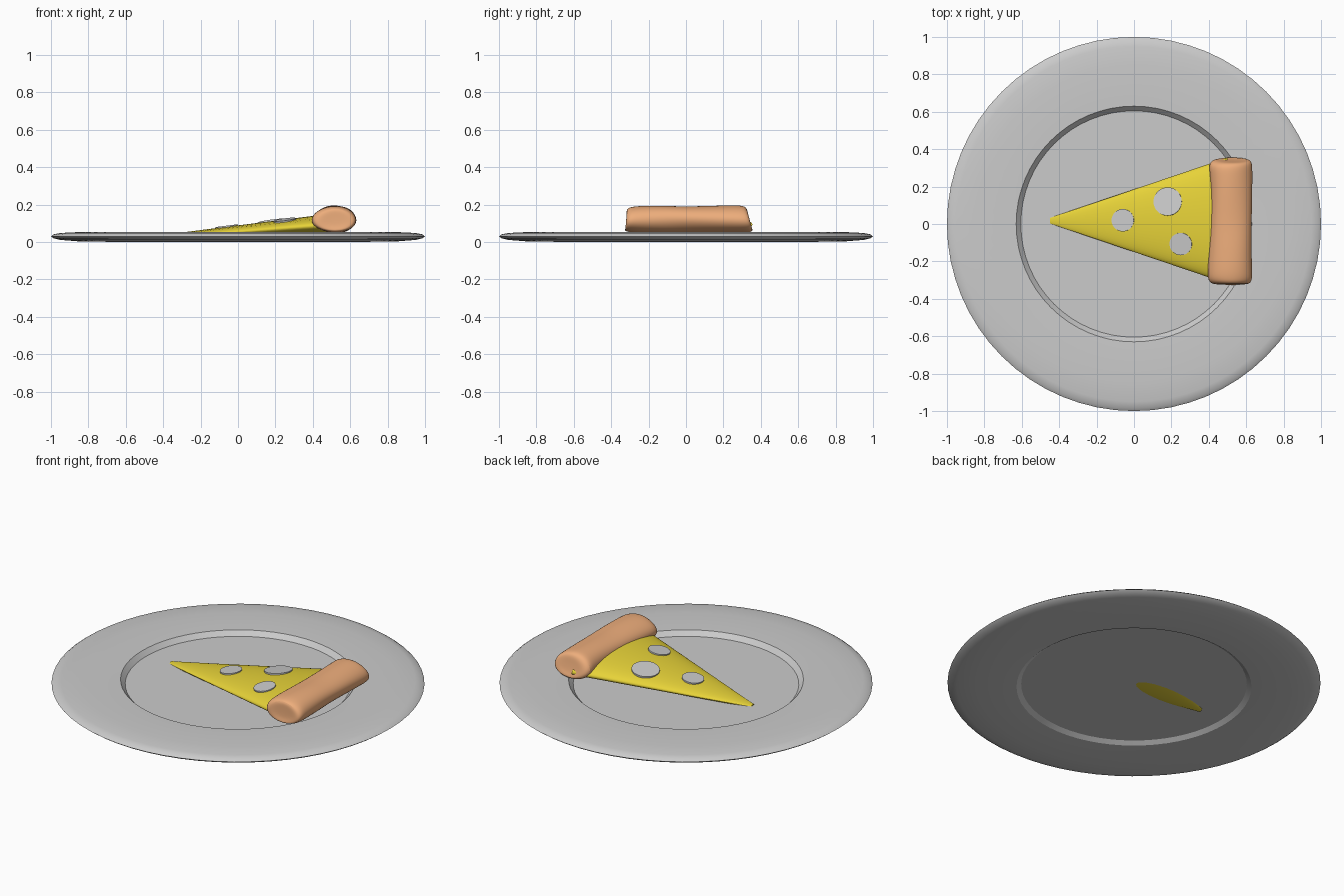
import bpy, bmesh, math
from mathutils import Vector

if "Cube" in bpy.data.objects:
    bpy.data.objects.remove(bpy.data.objects["Cube"])


def material(name, color):
    m = bpy.data.materials.new(name)
    m.diffuse_color = color
    m.use_nodes = True
    m.node_tree.nodes["Principled BSDF"].inputs["Base Color"].default_value = m.diffuse_color
    return m


def loft(name, rings, mat=None, closed=False, angle=40, subsurf=0):
    """Skin a list of equal-length point rings; cap the ends unless closed."""
    bm = bmesh.new()
    vs = [[bm.verts.new(p) for p in ring] for ring in rings]
    n = len(vs[0])
    pairs = list(zip(vs, vs[1:])) + ([(vs[-1], vs[0])] if closed else [])
    for a, b in pairs:
        for i in range(n):
            j = (i + 1) % n
            bm.faces.new((a[i], a[j], b[j], b[i]))
    if not closed:
        bm.faces.new(vs[0][::-1])
        bm.faces.new(vs[-1])
    bmesh.ops.recalc_face_normals(bm, faces=bm.faces)
    me = bpy.data.meshes.new(name)
    bm.to_mesh(me)
    bm.free()
    ob = bpy.data.objects.new(name, me)
    bpy.context.collection.objects.link(ob)
    if mat:
        me.materials.append(mat)
    if subsurf:
        mod = ob.modifiers.new("subsurf", "SUBSURF")
        mod.levels = mod.render_levels = subsurf
    bpy.ops.object.select_all(action="DESELECT")
    ob.select_set(True)
    bpy.context.view_layer.objects.active = ob
    bpy.ops.object.shade_smooth_by_angle(angle=math.radians(angle))
    return ob


def circle(n):
    return [(math.cos(2 * math.pi * i / n), math.sin(2 * math.pi * i / n)) for i in range(n)]


cheese = material("cheese", (0.80, 0.65, 0.04, 1))
bread = material("bread", (0.85, 0.42, 0.20, 1))

# Plate: rim profile with a thin sunken well, from bottom centre round to top centre
profile = [(0.30, 0.021), (0.605, 0.021), (0.63, 0.004), (0.70, 0.001), (0.85, 0.003),
           (0.95, 0.011), (0.985, 0.019), (1.0, 0.030), (0.985, 0.041), (0.95, 0.048),
           (0.85, 0.053), (0.70, 0.054), (0.63, 0.052), (0.605, 0.025), (0.30, 0.025)]
loft("plate", [[(r * c, r * s, z) for c, s in circle(64)] for r, z in profile], angle=25)


# Slice: flattened, slightly tilted cone
def section(x):
    """Centre height, half width and half thickness of the slice at x."""
    t = (x + 0.45) / 0.85
    return 0.021 + 0.064 * t, 0.015 + 0.288 * t, 0.011 + 0.043 * t


SLICE_Y = 0.018
rings = []
for x in (-0.45, 0.5):
    zc, w, h = section(x)
    rings.append([(x, SLICE_Y + w * c, zc + h * s) for c, s in circle(64)])
loft("cheese_slice", rings, cheese)


def surface(x, y):
    zc, w, h = section(x)
    return zc + h * math.sqrt(max(0, 1 - ((y - SLICE_Y) / w) ** 2))


# Toppings: thin grey discs lying on the slice
for i, (x, y, r) in enumerate([(-0.06, 0.02, 0.06), (0.18, 0.12, 0.076), (0.25, -0.107, 0.06)]):
    e = 0.03
    normal = Vector(((surface(x - e, y) - surface(x + e, y)) / (2 * e),
                     (surface(x, y - e) - surface(x, y + e)) / (2 * e), 1)).normalized()
    q = Vector((0, 0, 1)).rotation_difference(normal)
    base = Vector((x, y, surface(x, y) + 0.001))
    loft(f"topping_{i + 1}", [[base + q @ Vector((r * c, r * s, dz)) for c, s in circle(32)]
                              for dz in (-0.014, 0.005)])

# Crust: lumpy roll; each ring is y, centre x, half width, half height, lean of y with height
stations = [(-0.318, 0.520, 0.050, 0.035, 0.0), (-0.322, 0.518, 0.095, 0.060, 0.1),
            (-0.305, 0.515, 0.121, 0.068, 0.25), (-0.25, 0.514, 0.122, 0.074, 0.1),
            (-0.10, 0.519, 0.114, 0.076, 0.0), (0.0, 0.520, 0.111, 0.072, 0.0),
            (0.15, 0.521, 0.111, 0.076, 0.0), (0.27, 0.518, 0.116, 0.076, -0.1),
            (0.325, 0.515, 0.119, 0.074, -0.25), (0.343, 0.525, 0.095, 0.060, -0.3),
            (0.338, 0.525, 0.050, 0.035, -0.2)]
crust = []
for y, cx, w, h, lean in stations:
    ring = []
    for c, s in circle(16):
        bump = 1 + 0.03 * math.sin(3 * math.atan2(s, c) + 9 * y)
        ring.append((cx + w * c * bump, y + lean * h * s, 0.120 + h * s * bump))
    crust.append(ring)
loft("crust", crust, bread, angle=60, subsurf=2)

# Plate well: fill the open centre of the thin disc
loft("plate_well", [[(0.302 * c, 0.302 * s, z) for c, s in circle(64)] for z in (0.021, 0.025)])
